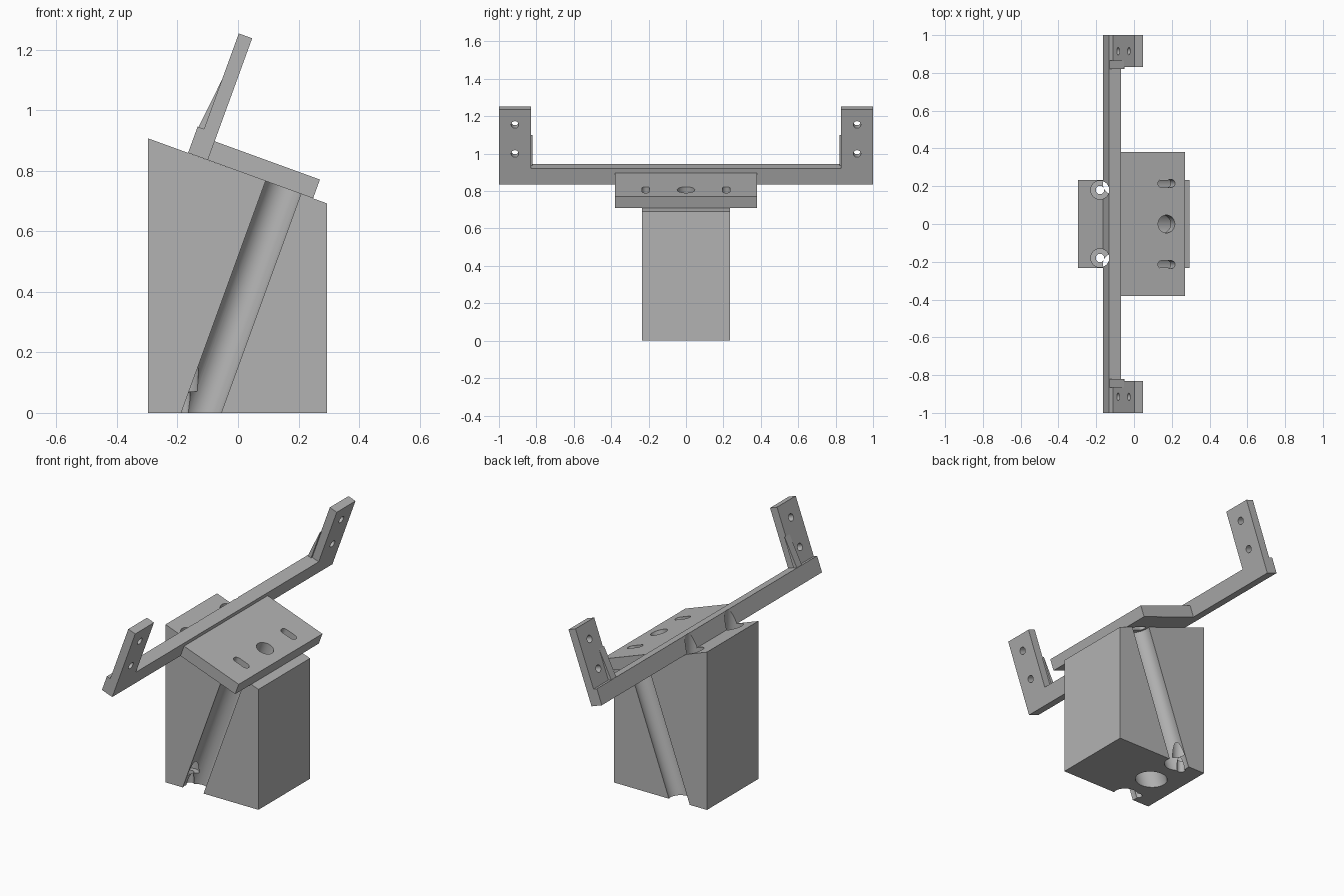
import bpy, bmesh, math
from mathutils import Matrix

if "Cube" in bpy.data.objects:
    bpy.data.objects.remove(bpy.data.objects["Cube"])

grey = bpy.data.materials.new("plain_grey")
grey.use_nodes = True
COLOUR = (0.45, 0.45, 0.45, 1)
grey.diffuse_color = COLOUR
grey.node_tree.nodes["Principled BSDF"].inputs["Base Color"].default_value = COLOUR

# Tilted frame: local x runs down the sloping top, local z is its normal
TOP = 0.799
TILT = Matrix.Translation((0, 0, TOP)) @ Matrix.Rotation(math.radians(20), 4, 'Y')
FLAT = Matrix.Identity(4)


def finish(name, bm, matrix):
    bm.transform(matrix)
    bmesh.ops.recalc_face_normals(bm, faces=bm.faces)
    mesh = bpy.data.meshes.new(name)
    bm.to_mesh(mesh)
    bm.free()
    mesh.materials.append(grey)
    obj = bpy.data.objects.new(name, mesh)
    bpy.context.collection.objects.link(obj)
    return obj


def prism(name, profile, y0, y1, matrix=TILT):
    """Extrude an x-z profile from y0 to y1."""
    bm = bmesh.new()
    face = bm.faces.new([bm.verts.new((x, y0, z)) for x, z in profile])
    moved = bmesh.ops.extrude_face_region(bm, geom=[face])["geom"]
    verts = [v for v in moved if isinstance(v, bmesh.types.BMVert)]
    bmesh.ops.translate(bm, verts=verts, vec=(0, y1 - y0, 0))
    return finish(name, bm, matrix)


def box(name, x0, x1, y0, y1, z0, z1):
    return prism(name, [(x0, z0), (x1, z0), (x1, z1), (x0, z1)], y0, y1)


def drill(target, x, y, z0, z1, radius, matrix=TILT, stretch=0):
    """Cut a round hole, or a slot if stretched along local x."""
    bm = bmesh.new()
    bmesh.ops.create_cone(bm, cap_ends=True, segments=50, radius1=radius,
                          radius2=radius, depth=z1 - z0)
    for v in bm.verts:
        v.co.x += math.copysign(stretch, v.co.x)
    bm.transform(Matrix.Translation((x, y, (z0 + z1) / 2)))
    cutter = finish("cutter", bm, matrix)
    cutter.hide_render = True
    mod = target.modifiers.new("hole", 'BOOLEAN')
    mod.operation = 'DIFFERENCE'
    mod.solver = 'EXACT'
    mod.object = cutter
    bpy.context.view_layer.objects.active = target
    bpy.ops.object.modifier_apply(modifier=mod.name)
    bpy.data.objects.remove(cutter)


# Main parts
block = prism("base_block", [(-0.297, 0), (0.294, 0), (0.294, 0.692), (-0.297, 0.907)],
              -0.234, 0.234, FLAT)
plate = box("mounting_plate", -0.106, 0.264, -0.38, 0.38, 0, 0.066)
bar = box("cross_bar", -0.1755, -0.106, -1, 1, 0, 0.092)
parts = [block, plate, bar]

# Central bore and half-open side channels, with matching plate openings
AXIS = 0.159
drill(block, AXIS, 0, -1.2, 0.2, 0.083)
drill(plate, AXIS, 0, -0.1, 0.2, 0.047)
for side in (-1, 1):
    drill(block, AXIS, side * 0.215, -1.2, 0.2, 0.065)
    drill(plate, AXIS, side * 0.215, -0.1, 0.2, 0.021, stretch=0.027)

# Vertical counterbored screw holes, which also notch the bar
for side in (-1, 1):
    for part in (block, bar):
        drill(part, -0.18, side * 0.18, 0.07, 1.3, 0.049, FLAT)
    drill(block, -0.18, side * 0.18, -0.1, 0.2, 0.022, FLAT)

# End arms with two screw holes each, and inner gussets
ACROSS = Matrix.Rotation(math.radians(90), 4, 'Y')
for side, label in ((1, "back"), (-1, "front")):
    arm = box(label + "_arm", -0.153, -0.106, *sorted((side * 0.83, side)), 0.092, 0.428)
    for height in (0.175, 0.34):
        drill(arm, -height, side * 0.915, -0.3, 0.1, 0.02, TILT @ ACROSS)
    gusset = prism(label + "_gusset", [(-0.172, 0.092), (-0.15, 0.092), (-0.15, 0.265), (-0.153, 0.265)],
                   *sorted((side * 0.82, side * 0.865)))
    parts += [arm, gusset]

# Smooth the bores while keeping hard edges
bpy.ops.object.select_all(action='DESELECT')
for part in parts:
    part.select_set(True)
bpy.context.view_layer.objects.active = block
bpy.ops.object.shade_smooth_by_angle(angle=math.radians(25))
